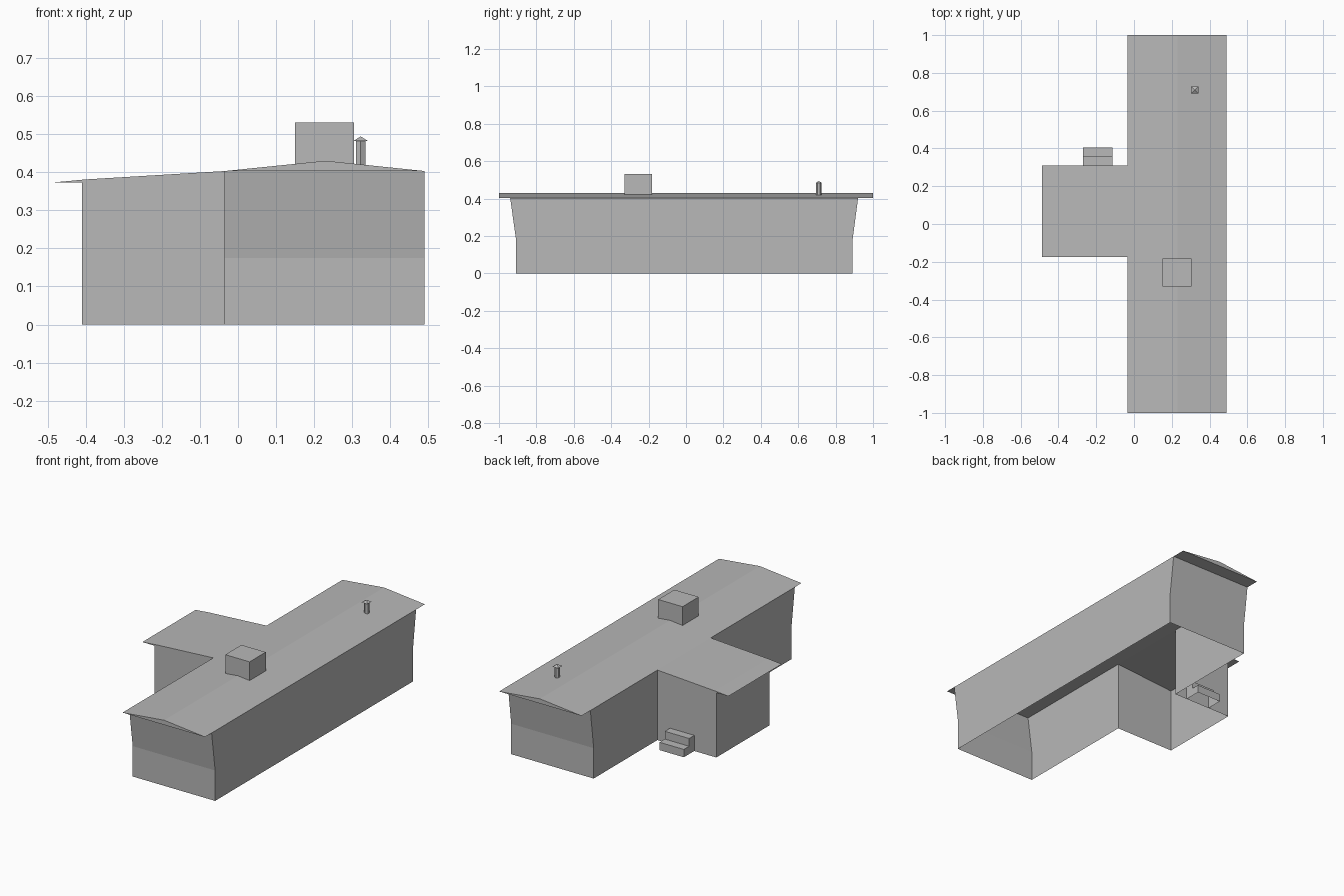
import bpy
import bmesh

cube = bpy.data.objects.get("Cube")
if cube:
    bpy.data.objects.remove(cube, do_unlink=True)

grey = bpy.data.materials.new("plain_grey")
grey.use_nodes = True
colour = (0.48, 0.48, 0.48, 1)
grey.diffuse_color = colour
grey.node_tree.nodes["Principled BSDF"].inputs["Base Color"].default_value = colour


def finish(name, bm):
    mesh = bpy.data.meshes.new(name)
    bm.to_mesh(mesh)
    bm.free()
    mesh.materials.append(grey)
    obj = bpy.data.objects.new(name, mesh)
    bpy.context.collection.objects.link(obj)
    return obj


def loft(name, rings):
    """Open wall sheets joining stacked rows of points."""
    bm = bmesh.new()
    rows = [[bm.verts.new(p) for p in ring] for ring in rings]
    for low, high in zip(rows, rows[1:]):
        for i in range(len(low) - 1):
            bm.faces.new((low[i], low[i + 1], high[i + 1], high[i]))
    return finish(name, bm)


def prism(name, profile, axis, start, end, open_bottom=False):
    """Closed profile swept along x or y."""
    bm = bmesh.new()

    def place(p, t):
        return (p[0], t, p[1]) if axis == "y" else (t, p[0], p[1])

    a = [bm.verts.new(place(p, start)) for p in profile]
    b = [bm.verts.new(place(p, end)) for p in profile]
    bm.faces.new(a)
    bm.faces.new(b[::-1])
    for i in range(len(a)):
        j = (i + 1) % len(a)
        bm.faces.new((a[i], b[i], b[j], a[j]))
    bmesh.ops.recalc_face_normals(bm, faces=bm.faces)
    if open_bottom:
        low = min(p[1] for p in profile)
        under = [f for f in bm.faces if all(abs(v.co.z - low) < 1e-5 for v in f.verts)]
        bmesh.ops.delete(bm, geom=under, context="FACES_ONLY")
    return finish(name, bm)


def cone(name, sides, r1, r2, x, y, z0, z1, turn=0.0):
    bpy.ops.mesh.primitive_cone_add(vertices=sides, radius1=r1, radius2=r2, depth=z1 - z0,
                                    location=(x, y, (z0 + z1) / 2), rotation=(0, 0, turn))
    obj = bpy.context.object
    obj.name = name
    obj.data.materials.append(grey)


LEFT, RIGHT, EAVE = -0.035, 0.49, 0.403
WING_FRONT, WING_BACK, WING_X = -0.175, 0.31, -0.41
WING_EAVE = 0.373

# Main walls: open underneath, end walls lean outward near the top
def main_ring(front, back, z):
    return [(LEFT, WING_FRONT, z), (LEFT, front, z), (RIGHT, front, z),
            (RIGHT, back, z), (LEFT, back, z), (LEFT, WING_BACK, z)]


loft("main_walls", [main_ring(-0.908, 0.89, 0), main_ring(-0.908, 0.89, 0.175),
                    main_ring(-0.94, 0.92, EAVE)])

# Side wing walls
def wing_ring(inner_z, outer_z):
    return [(LEFT, WING_BACK, inner_z), (WING_X, WING_BACK, outer_z),
            (WING_X, WING_FRONT, outer_z), (LEFT, WING_FRONT, inner_z)]


loft("wing_walls", [wing_ring(0, 0), wing_ring(EAVE, WING_EAVE)])

# Low gabled roof and the wing's lean-to roof
prism("main_roof", [(LEFT, EAVE), (RIGHT, EAVE), (0.23, 0.43)], "y", -1, 1)
prism("wing_roof", [(LEFT, EAVE), (-0.4, 0.381), (-0.487, WING_EAVE), (WING_X, WING_EAVE)],
      "y", WING_FRONT, WING_BACK)

# Chimney block
prism("chimney", [(0.15, 0.41), (0.305, 0.41), (0.305, 0.53), (0.15, 0.53)], "y",
      -0.33, -0.183, open_bottom=True)

# Vent pipe with a pointed cap
cone("vent_pipe", 6, 0.014, 0.014, 0.322, 0.71, 0.41, 0.483)
cone("vent_cap", 4, 0.027, 0, 0.322, 0.71, 0.482, 0.494, 0.7854)

# Two entrance steps
prism("entrance_steps", [(WING_BACK, 0), (0.405, 0), (0.405, 0.045), (0.357, 0.045),
                         (0.357, 0.09), (WING_BACK, 0.09)], "x", -0.27, -0.115, open_bottom=True)
